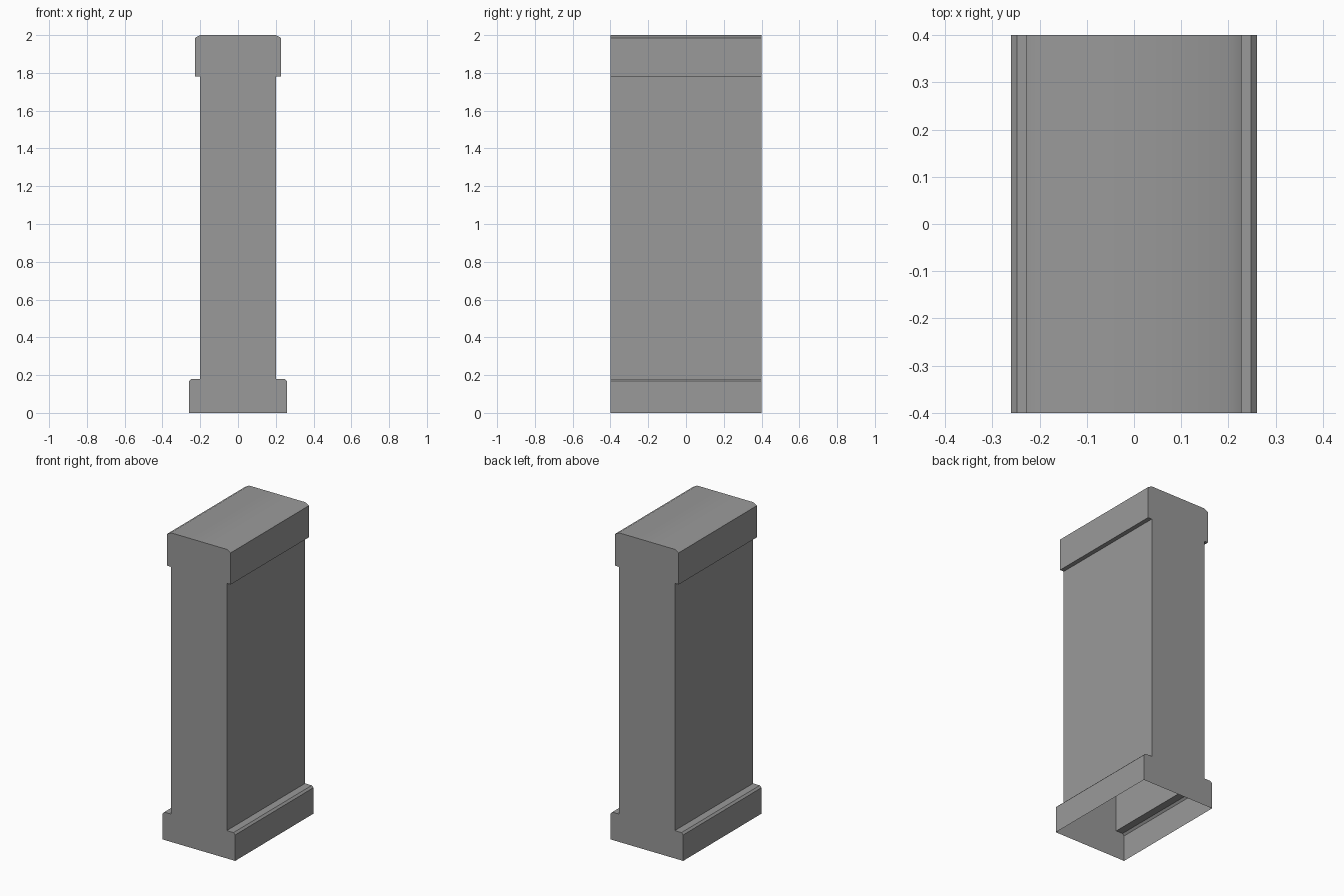
import bpy
import bmesh
import math

if "Cube" in bpy.data.objects:
    bpy.data.objects.remove(bpy.data.objects["Cube"])

# Right half of the cross-section (x, z), from the open bottom to the top
HALF = [(0.26, 0.0), (0.26, 0.168), (0.248, 0.18), (0.20, 0.18),
        (0.20, 1.78), (0.228, 1.78), (0.228, 1.985), (0.20, 2.0)]
PROFILE = HALF + [(-x, z) for x, z in reversed(HALF)]
HALF_DEPTH = 0.4

# Wall section: hollow shell, closed at both ends and open underneath
bm = bmesh.new()
front = [bm.verts.new((x, -HALF_DEPTH, z)) for x, z in PROFILE]
back = [bm.verts.new((x, HALF_DEPTH, z)) for x, z in PROFILE]
bm.faces.new(front)
bm.faces.new(back[::-1])
for i in range(len(PROFILE) - 1):
    bm.faces.new((front[i + 1], front[i], back[i], back[i + 1]))

mesh = bpy.data.meshes.new("wall_section")
bm.to_mesh(mesh)
bm.free()
wall = bpy.data.objects.new("wall_section", mesh)
bpy.context.collection.objects.link(wall)

# Dark grey stone
stone = bpy.data.materials.new("dark_grey_stone")
stone.diffuse_color = (0.32, 0.32, 0.32, 1.0)
stone.use_nodes = True
stone.node_tree.nodes["Principled BSDF"].inputs["Base Color"].default_value = stone.diffuse_color
mesh.materials.append(stone)

# Soft blend over the shallow cap bevel, sharp edges elsewhere
bpy.context.view_layer.objects.active = wall
wall.select_set(True)
bpy.ops.object.shade_smooth_by_angle(angle=math.radians(30))
